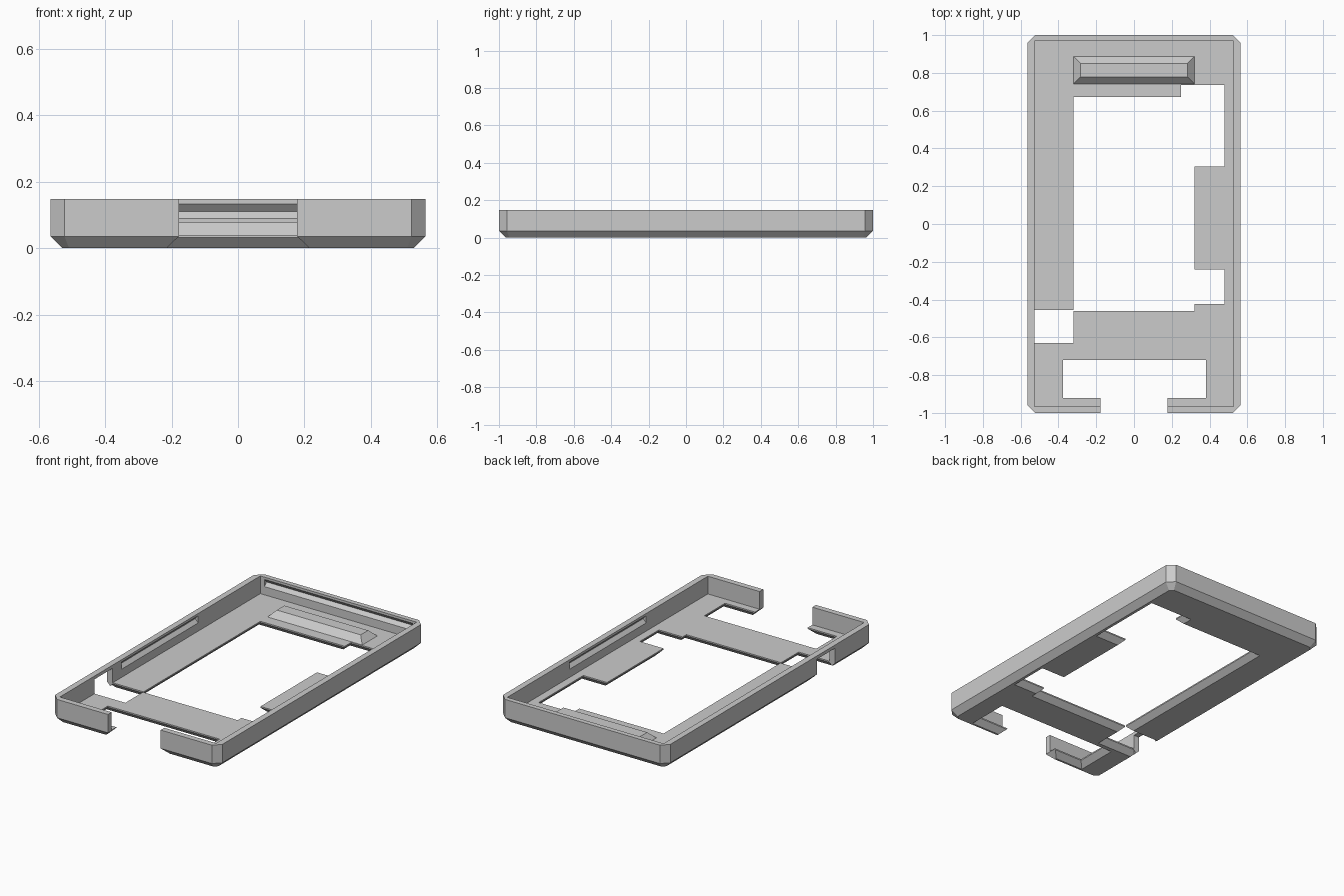
import bpy, bmesh

cube = bpy.data.objects.get("Cube")
if cube:
    bpy.data.objects.remove(cube, do_unlink=True)

grey = bpy.data.materials.new("light_grey")
grey.use_nodes = True
colour = (0.6, 0.6, 0.6, 1)
grey.diffuse_color = colour
grey.node_tree.nodes["Principled BSDF"].inputs["Base Color"].default_value = colour

HEIGHT, FLOOR, BEVEL = 0.148, 0.04, 0.032
INNER_X, INNER_Y0, INNER_Y1 = 0.528, -0.965, 0.97


def loft(name, rings):
    """Closed solid through rings of points, capped at both ends."""
    bm = bmesh.new()
    loops = [[bm.verts.new(p) for p in ring] for ring in rings]
    n = len(loops[0])
    for a, b in zip(loops, loops[1:]):
        for i in range(n):
            j = (i + 1) % n
            bm.faces.new((a[i], a[j], b[j], b[i]))
    bm.faces.new(loops[0][::-1])
    bm.faces.new(loops[-1])
    bmesh.ops.recalc_face_normals(bm, faces=bm.faces[:])
    mesh = bpy.data.meshes.new(name)
    bm.to_mesh(mesh)
    bm.free()
    mesh.materials.append(grey)
    obj = bpy.data.objects.new(name, mesh)
    bpy.context.collection.objects.link(obj)
    return obj


def rect(x0, x1, y0, y1, z, grow=0):
    x0, x1, y0, y1 = x0 - grow, x1 + grow, y0 - grow, y1 + grow
    return [(x0, y0, z), (x1, y0, z), (x1, y1, z), (x0, y1, z)]


def octagon(hx, hy, c, z):
    return [(-hx + c, -hy, z), (hx - c, -hy, z), (hx, -hy + c, z), (hx, hy - c, z),
            (hx - c, hy, z), (-hx + c, hy, z), (-hx, hy - c, z), (-hx, -hy + c, z)]


def boolean(obj, tool, operation="DIFFERENCE"):
    tool.hide_render = True
    mod = obj.modifiers.new("cut", "BOOLEAN")
    mod.operation, mod.solver, mod.object = operation, "EXACT", tool
    bpy.context.view_layer.objects.active = obj
    bpy.ops.object.modifier_apply(modifier=mod.name)
    bpy.data.objects.remove(tool, do_unlink=True)


# Outer shell with clipped corners and a bevelled underside
case = loft("tray_case", [octagon(0.529, 0.964, 0.02, 0),
                          octagon(0.565, 1, 0.042, 0.036),
                          octagon(0.565, 1, 0.042, HEIGHT)])

# Open cavity
cavity = (-INNER_X, INNER_X, INNER_Y0, INNER_Y1)
boolean(case, loft("cavity_cutter", [rect(*cavity, FLOOR), rect(*cavity, 0.3)]))

# Floor openings, flared towards the underside
openings = [(-0.32, 0.32, -0.46, 0.673),
            (0.25, 0.48, 0.305, 0.737),
            (0.25, 0.48, -0.424, -0.24),
            (-INNER_X, -0.32, -0.63, -0.455),
            (-0.375, 0.38, -0.92, -0.72)]
for r in openings:
    boolean(case, loft("opening_cutter", [rect(*r, -0.002, BEVEL + 0.002),
                                          rect(*r, BEVEL), rect(*r, 0.06)]))

# Front gap through the wall, flared at the bottom, and side window under a thin bridge
gap = (-0.178, 0.178, -1.1, -0.9)
boolean(case, loft("gap_cutter", [rect(*gap, -0.002, 0.04), rect(*gap, 0.036), rect(*gap, 0.3)]))
window = (-0.7, -0.5, -0.63, -0.455)
boolean(case, loft("window_cutter", [rect(*window, -0.1), rect(*window, 0.128)]))

# V-shaped snap grooves inside the side walls and the back wall
profile = [(-0.01, 0.09), (0, 0.09), (0.02, 0.111), (0, 0.134), (-0.01, 0.134)]
for s in (-1, 1):
    boolean(case, loft("side_groove_cutter",
                       [[(s * (INNER_X + d), y, z) for d, z in profile] for y in (-0.37, 0.37)]))
boolean(case, loft("back_groove_cutter",
                   [[(x, INNER_Y1 + d, z) for d, z in profile] for x in (-0.5, 0.5)]))

# Raised bar with sloped sides near the back
foot = (-0.32, 0.32, 0.742, 0.888)
loft("raised_bar", [rect(*foot, FLOOR - 0.005), rect(*foot, FLOOR),
                    rect(*foot, 0.078, -0.037)])
